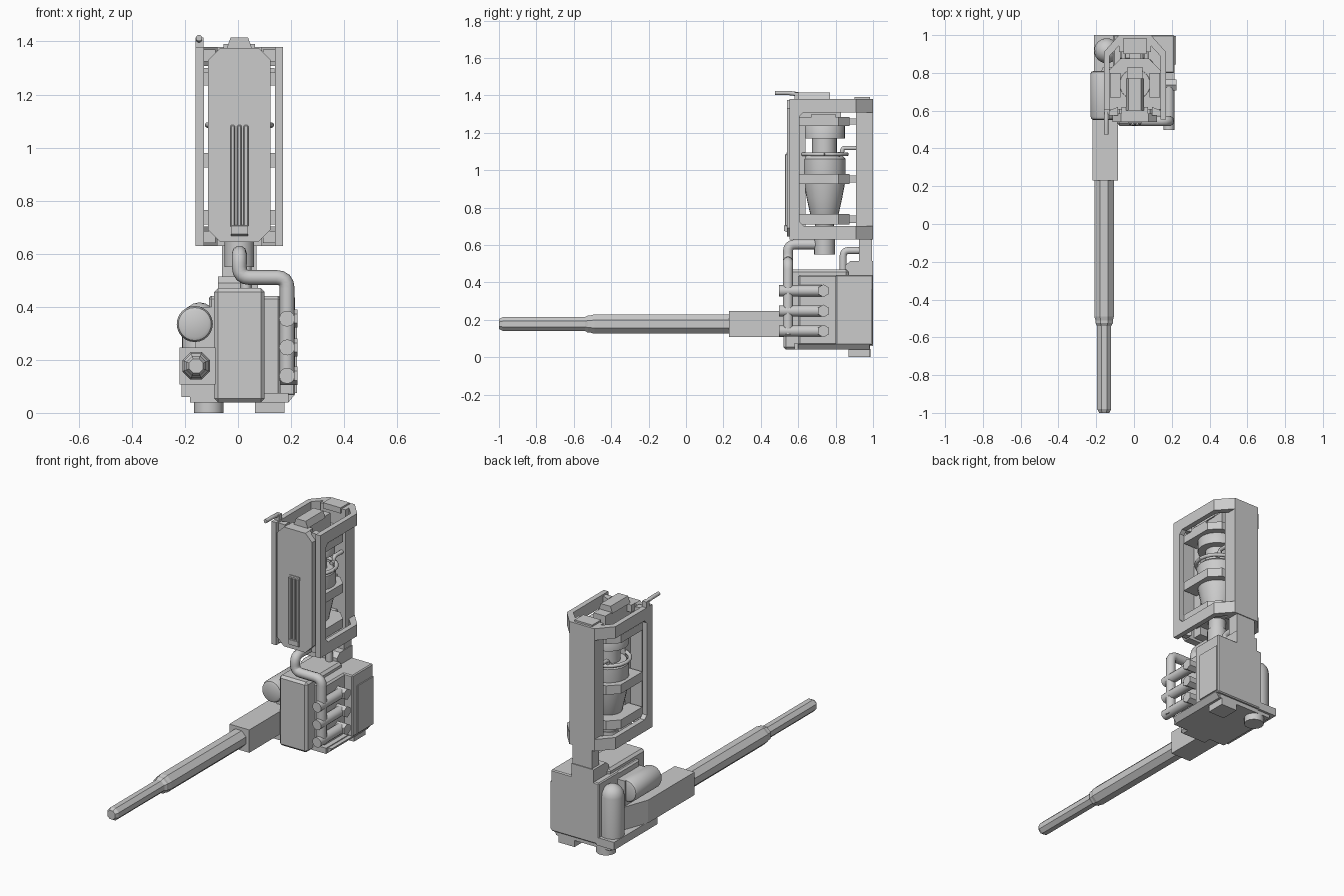
import bpy, bmesh
from math import pi, cos, sin
from mathutils import Vector, Matrix

if "Cube" in bpy.data.objects:
    bpy.data.objects.remove(bpy.data.objects["Cube"])

CX, TY = 0.005, 0.74          # cage centre in x, turbine axis in y


def finish(bm, name, smooth=False):
    bmesh.ops.recalc_face_normals(bm, faces=bm.faces)
    me = bpy.data.meshes.new(name)
    bm.to_mesh(me)
    bm.free()
    ob = bpy.data.objects.new(name, me)
    bpy.context.collection.objects.link(ob)
    if smooth:
        shade(ob)
    return ob


def shade(ob):
    bpy.ops.object.select_all(action='DESELECT')
    ob.select_set(True)
    bpy.context.view_layer.objects.active = ob
    bpy.ops.object.shade_smooth_by_angle(angle=0.6)


def prism(name, pts, vec):
    """Closed 3D outline swept along vec."""
    bm = bmesh.new()
    f = bm.faces.new([bm.verts.new(p) for p in pts])
    r = bmesh.ops.extrude_face_region(bm, geom=[f])
    bmesh.ops.translate(bm, vec=vec, verts=[v for v in r['geom'] if isinstance(v, bmesh.types.BMVert)])
    return finish(bm, name)


def box(name, x0, x1, y0, y1, z0, z1, bevel=0):
    ob = prism(name, [(x0, y0, z0), (x1, y0, z0), (x1, y1, z0), (x0, y1, z0)], (0, 0, z1 - z0))
    if bevel:
        m = ob.modifiers.new('bevel', 'BEVEL')
        m.width, m.segments = bevel, 1
    return ob


def lathe(name, prof, loc, axis='Z', n=24, smooth=True, turn=0.0):
    """Revolve (radius, distance) pairs about an axis through loc."""
    bm = bmesh.new()
    rings = [[bm.verts.new((r * cos(turn + 2 * pi * i / n), r * sin(turn + 2 * pi * i / n), h))
              for i in range(n)] for r, h in prof]
    for a, b in zip(rings, rings[1:]):
        for i in range(n):
            bm.faces.new((a[i], a[(i + 1) % n], b[(i + 1) % n], b[i]))
    bm.faces.new(rings[0])
    bm.faces.new(rings[-1])
    rot = {'Z': Matrix(), 'X': Matrix.Rotation(pi / 2, 4, 'Y'), 'Y': Matrix.Rotation(-pi / 2, 4, 'X')}[axis]
    bmesh.ops.transform(bm, matrix=Matrix.Translation(loc) @ rot, verts=bm.verts)
    return finish(bm, name, smooth)


def pipe(name, pts, r, bend=0.03):
    """Round tube along a path with rounded corners."""
    P = [Vector(p) for p in pts]
    path = [P[0]]
    for a, b, c in zip(P, P[1:], P[2:]):
        s, e = b + (a - b).normalized() * bend, b + (c - b).normalized() * bend
        path += [s * (1 - t) ** 2 + b * 2 * t * (1 - t) + e * t * t for t in (0, .25, .5, .75, 1)]
    path.append(P[-1])
    cu = bpy.data.curves.new(name, 'CURVE')
    cu.dimensions, cu.bevel_depth, cu.bevel_resolution, cu.use_fill_caps = '3D', r, 3, True
    sp = cu.splines.new('POLY')
    sp.points.add(len(path) - 1)
    for q, v in zip(sp.points, path):
        q.co = (*v, 1)
    ob = bpy.data.objects.new(name, cu)
    bpy.context.collection.objects.link(ob)
    return ob


# base housing
box('front_housing', -.09, .10, .52, .87, .04, .47, .014)
box('side_housing', -.11, .16, .60, .99, .06, .44, .01)
box('rear_housing', -.11, .215, .80, 1.0, .065, .44, .006)
box('rear_side_panel', .20, .222, .845, .995, .075, .365)
box('under_plate', -.18, .19, .58, .985, .04, .075)
box('side_ledge', -.213, -.09, .58, 1.0, .06, .108)
prism('lower_skirt', [(.10, .60, .04), (.19, .60, .04), (.215, .60, .07), (.10, .60, .07)], (0, .38, 0))
box('square_foot', .065, .175, .87, .985, 0, .045)
lathe('round_foot', [(.056, 0), (.056, .045)], (-.11, .93, 0), n=16)
prism('column_socket', [(-.075, .85, .43), (-.075, .85, .49), (-.075, .88, .515), (-.075, 1, .515), (-.075, 1, .43)],
      (.15, 0, 0))
box('column_neck', -.06, .07, .925, .995, .5, .65)

# side canisters
dome = [(.066, .10), (.066, .35)] + [(max(.066 * cos(a), .004), .35 + .066 * sin(a)) for a in (.4, .8, 1.2, pi / 2)]
lathe('domed_canister', dome, (-.145, .917, 0))
lathe('side_tank', [(.05, .55), (.062, .556), (.068, .57), (.068, .795), (.062, .806), (.05, .81)], (-.163, 0, .335), 'Y')
box('tank_mount', -.16, -.08, .60, .82, .23, .40)

# long arm
prism('arm_block', [(-.22, .23, .107), (-.22, .68, .107), (-.165, .83, .107), (-.085, .83, .107), (-.085, .23, .107)],
      (0, 0, .14))
lathe('arm_barrel', [(.056, .25), (.056, -.49), (.050, -.51), (.050, -.525), (.040, -.54), (.040, -.98), (.029, -1.0)],
      (-.158, 0, .177), 'Y', n=8, smooth=False, turn=pi / 8)

# side pipework
for i, z in enumerate((.14, .247, .355)):
    lathe(f'cross_stub_{i}', [(.034, .09), (.034, .225)], (0, .735, z), 'X', n=6)
    lathe(f'feed_pipe_{i}', [(.03, .497), (.03, .735)], (.185, 0, z), 'Y', n=12)
pipe('main_riser', [(.185, .545, .12), (.185, .545, .51), (.005, .545, .51), (.005, .545, .603), (.005, .72, .603)], .028, .04)
pipe('rear_feed_pipe', [(.03, .84, .45), (.03, .84, .57), (.03, .955, .57), (.03, .955, .68)], .02, .03)

# cage: two chamfered rails, front posts, back column
half = [(.165, .553), (.165, .91), (.085, 1.0)]
inner = [(.06, .97), (.134, .89), (.134, .553)]
rail = [(CX + x, y) for x, y in half] + [(CX - x, y) for x, y in half[::-1]] + \
       [(CX - x, y) for x, y in inner[::-1]] + [(CX + x, y) for x, y in inner]
for nm, z in (('lower_rail', .63), ('upper_rail', 1.308)):
    prism(nm, [(x, y, z) for x, y in rail], (0, 0, .072))
box('back_column', CX - .085, CX + .085, .91, 1.0, .63, 1.38)
for s, nm in ((-1, 'left'), (1, 'right')):
    a, b = sorted((CX + s * .134, CX + s * .165))
    box(f'{nm}_front_post', a, b, .553, .607, .63, 1.38)
    # corner gussets of the side window and chamfered wings by the column
    for z, d in ((.70, .025), (1.31, -.025)):
        prism(f'{nm}_gusset', [(a, .605, z), (a, .63, z), (a, .605, z + d)], (b - a, 0, 0))
    for z in (.64, 1.325):
        x0, x1 = CX + s * .115, CX + s * .14
        prism(f'{nm}_panel_bracket', [(CX + s * .09, .575, z), (x1, .575, z), (x1, .60, z), (CX + s * .09, .62, z)],
              (0, 0, .045))

# front panel with chamfered corners and slotted grille
w, c = .118, .045
prism('front_panel', [(CX - w, .54, .645 + c), (CX - w + c, .54, .645), (CX + w - c, .54, .645), (CX + w, .54, .645 + c),
                      (CX + w, .54, 1.375 - c), (CX + w - c, .54, 1.375), (CX - w + c, .54, 1.375),
                      (CX - w, .54, 1.375 - c)], (0, .045, 0))
for i in (-1, 0, 1):
    box(f'grille_bar_{i + 1}', CX + .025 * i - .009, CX + .025 * i + .009, .528, .545, .70, 1.085, .004)
box('grille_top', CX - .036, CX + .036, .536, .545, 1.075, 1.095)
prism('grille_base', [(CX - .032, .545, .665), (CX - .032, .525, .675), (CX - .032, .525, .705), (CX - .032, .545, .71)],
      (.064, 0, 0))
box('panel_spine', CX - .04, CX + .04, .58, .64, .66, 1.37)

# turbine inside the cage
lathe('turbine_body', [(.05, .63), (.05, .71), (.075, .76), (.095, .85), (.114, .95), (.114, 1.06), (.10, 1.075),
                       (.066, 1.075), (.066, 1.17), (.11, 1.17), (.11, 1.24), (.08, 1.285)], (CX, TY, 0), n=24)
lathe('outlet_drum', [(.056, .55), (.056, .65)], (CX, TY, 0), n=16)
for i, (z0, z1) in enumerate(((.71, .765), (.925, .98), (1.235, 1.283))):
    x, y0, y1, k = .135, .607, .875, .06
    prism(f'turbine_clamp_{i}', [(CX - x, y0, z0), (CX + x, y0, z0), (CX + x, y1 - k, z0), (CX + x - k, y1, z0),
                                 (CX - x + k, y1, z0), (CX - x, y1 - k, z0)], (0, 0, z1 - z0))
    box(f'clamp_tie_{i}', CX - .03, CX + .03, .85, .93, z0 + .008, z1 - .008)
pipe('turbine_ring', [(CX + .12 * cos(a * pi / 8), TY + .12 * sin(a * pi / 8), 1.085) for a in range(17)], .011, .01)
for s in (-1, 1):
    pipe('turbine_feed', [(CX + s * .06, TY + .07, 1.085), (CX + s * .06, .835, 1.085), (CX + s * .06, .835, 1.118),
                          (CX + s * .06, .93, 1.118)], .012, .015)
    box('top_pad', CX + s * .105 - .028, CX + s * .105 + .028, .67, .80, 1.28, 1.30)

# top details
prism('top_cap', [(CX - .047, .60, 1.375), (CX - .033, .60, 1.415), (CX + .033, .60, 1.415), (CX + .047, .60, 1.375)],
      (0, .17, 0)).scale = (1, 1, 1)
box('top_cap_stem', CX - .04, CX + .04, .60, .83, 1.27, 1.38)
box('top_front_tie', CX - .07, CX + .07, .58, .62, 1.33, 1.375)
box('rear_top_block', CX - .06, CX + .06, .90, .985, 1.355, 1.39)
box('hook_block', -.16, -.13, .58, .61, 1.375, 1.415)
pipe('hook_rod', [(-.147, .60, 1.405), (-.147, .55, 1.413), (-.147, .475, 1.413)], .012, .02)
